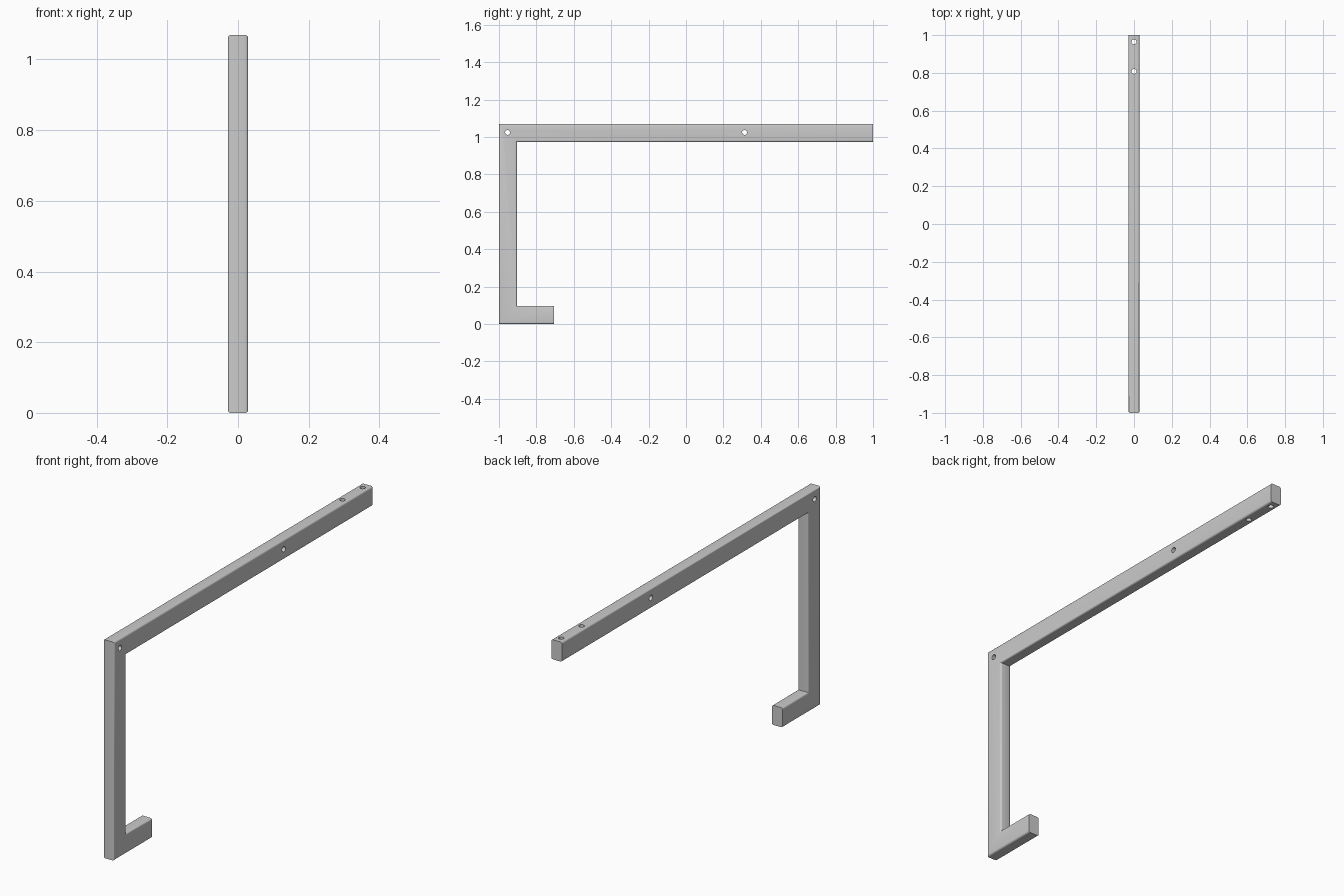
import bpy, bmesh, math

if "Cube" in bpy.data.objects:
    bpy.data.objects.remove(bpy.data.objects["Cube"])

HALF_W, T, H = 0.029, 0.096, 1.069
ROUND, HOLE_R = 0.009, 0.013

# Side profile (y, z): long arm, upright and short foot
profile = [(-1, 0), (-0.706, 0), (-0.706, T), (-1 + T, T),
           (-1 + T, H - T), (1, H - T), (1, H), (-1, H)]

bm = bmesh.new()
face = bm.faces.new([bm.verts.new((-HALF_W, y, z)) for y, z in profile])
ext = bmesh.ops.extrude_face_region(bm, geom=[face])
bmesh.ops.translate(bm, vec=(2 * HALF_W, 0, 0),
                    verts=[g for g in ext["geom"] if isinstance(g, bmesh.types.BMVert)])
bmesh.ops.recalc_face_normals(bm, faces=bm.faces)


# Round the lengthwise edges, leaving the two cut ends square
def lengthwise(e):
    a, b = e.verts[0].co, e.verts[1].co
    at_end = abs(a.y - b.y) < 1e-4 and (abs(a.y - 1) < 1e-4 or abs(a.y + 0.706) < 1e-4)
    return abs(a.x - b.x) < 1e-4 and not at_end


bmesh.ops.bevel(bm, geom=[e for e in bm.edges if lengthwise(e)], offset=ROUND,
                offset_type='OFFSET', segments=4, profile=0.5, affect='EDGES')
mesh = bpy.data.meshes.new("hook_bracket")
bm.to_mesh(mesh)
bm.free()
bracket = bpy.data.objects.new("hook_bracket", mesh)
bpy.context.collection.objects.link(bracket)


# Drilled holes: two sideways, two vertical near the free end
def drill(loc, rot):
    bpy.ops.mesh.primitive_cylinder_add(vertices=24, radius=HOLE_R, depth=0.2,
                                        location=loc, rotation=rot)
    cutter = bpy.context.object
    cutter.name = "hole_cutter"
    cutter.hide_render = True
    bpy.context.view_layer.objects.active = bracket
    mod = bracket.modifiers.new("hole", 'BOOLEAN')
    mod.operation, mod.solver, mod.object = 'DIFFERENCE', 'EXACT', cutter
    bpy.ops.object.modifier_apply(modifier=mod.name)
    bpy.data.objects.remove(cutter)


for y in (-0.954, 0.313):
    drill((0, y, 1.024), (0, math.pi / 2, 0))
for y in (0.808, 0.964):
    drill((0, y, H - T / 2), (0, 0, 0))

bpy.ops.object.select_all(action='DESELECT')
bracket.select_set(True)
bpy.context.view_layer.objects.active = bracket
bpy.ops.object.shade_smooth_by_angle(angle=math.radians(35))
